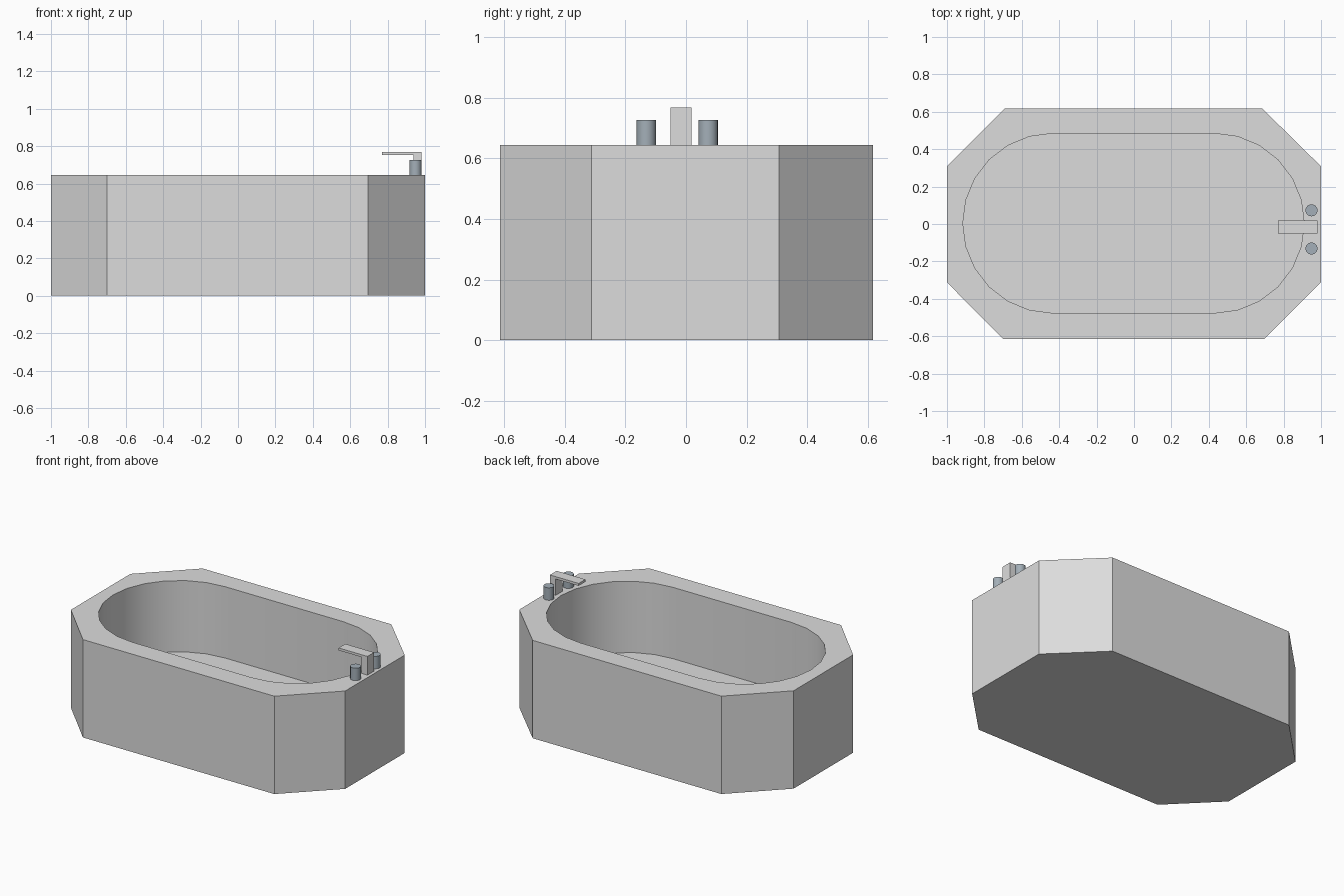
import bpy, bmesh, math

if "Cube" in bpy.data.objects:
    bpy.data.objects.remove(bpy.data.objects["Cube"])


def material(name, rgb):
    m = bpy.data.materials.new(name)
    m.diffuse_color = (*rgb, 1)
    m.use_nodes = True
    m.node_tree.nodes["Principled BSDF"].inputs["Base Color"].default_value = m.diffuse_color
    return m


ENAMEL = material("pale grey enamel", (0.72, 0.72, 0.72))
STEEL = material("blue grey steel", (0.37, 0.43, 0.48))


def finish(bm, name, mat):
    bmesh.ops.recalc_face_normals(bm, faces=bm.faces[:])
    me = bpy.data.meshes.new(name)
    for f in bm.faces:
        f.smooth = True
    bm.to_mesh(me)
    bm.free()
    me.set_sharp_from_angle(angle=math.radians(30))
    me.materials.append(mat)
    ob = bpy.data.objects.new(name, me)
    bpy.context.collection.objects.link(ob)
    return ob


def cup(bm, outline, z_top, z_end):
    """Walls from z_top to z_end closed by a cap at z_end; returns the open top edges."""
    top = [bm.verts.new((x, y, z_top)) for x, y in outline]
    end = [bm.verts.new((x, y, z_end)) for x, y in outline]
    n = len(outline)
    for i in range(n):
        j = (i + 1) % n
        bm.faces.new((top[i], top[j], end[j], end[i]))
    bm.faces.new(end)
    return [bm.edges.get((top[i], top[(i + 1) % n])) for i in range(n)]


# Tub: chamfered octagonal block with a rounded basin
H = 0.645
outer = [(1, -0.312), (1, 0.308), (0.685, 0.618), (-0.69, 0.618),
         (-1, 0.308), (-1, -0.312), (-0.70, -0.615), (0.695, -0.615)]
inner = []
for cx, start in ((0.43, -90), (-0.435, 90)):
    for k in range(13):
        a = math.radians(start + 15 * k)
        inner.append((cx + 0.48 * math.cos(a), 0.004 + 0.48 * math.sin(a)))

bm = bmesh.new()
rim = cup(bm, outer, H, 0) + cup(bm, inner, H, 0.175)
bmesh.ops.triangle_fill(bm, use_beauty=True, edges=rim, normal=(0, 0, 1))
finish(bm, "bathtub", ENAMEL)

# Spout: L-shaped side profile extruded across y
profile = [(0.98, H), (0.98, 0.768), (0.77, 0.768), (0.77, 0.752),
           (0.937, 0.752), (0.937, H)]
bm = bmesh.new()
face = bm.faces.new([bm.verts.new((x, -0.052, z)) for x, z in profile])
ext = bmesh.ops.extrude_face_region(bm, geom=[face])
for v in ext["geom"]:
    if isinstance(v, bmesh.types.BMVert):
        v.co.y += 0.07
finish(bm, "spout", ENAMEL)

# Tap knobs on both sides of the spout
for name, y in (("left_knob", -0.131), ("right_knob", 0.073)):
    bm = bmesh.new()
    bmesh.ops.create_cone(bm, cap_ends=True, segments=24, radius1=0.032,
                          radius2=0.032, depth=0.082)
    finish(bm, name, STEEL).location = (0.949, y, H + 0.041)
